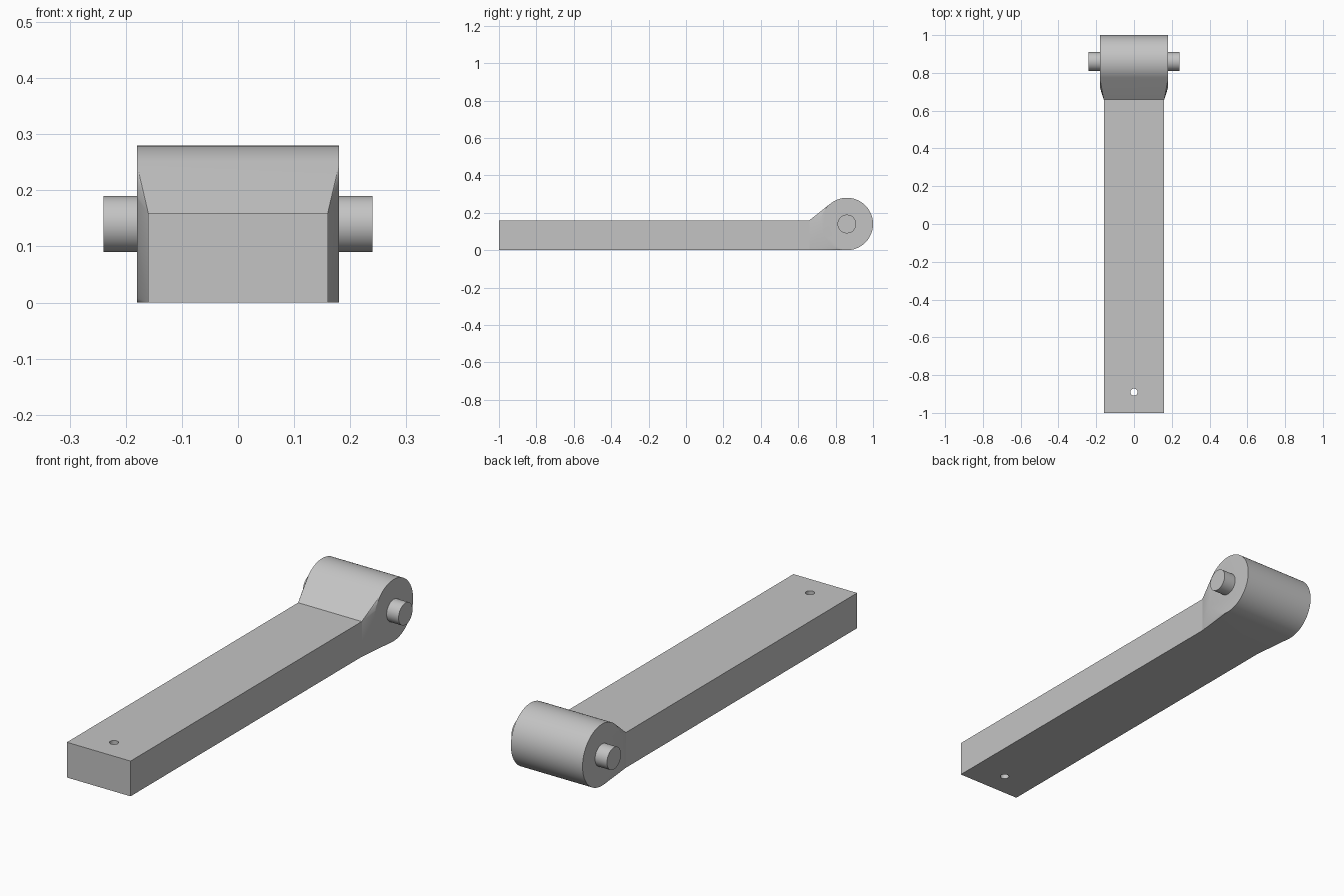
import bpy, bmesh, math
from mathutils import Matrix, Vector

cube = bpy.data.objects.get("Cube")
if cube:
    bpy.data.objects.remove(cube, do_unlink=True)

grey = bpy.data.materials.new("plain grey")
grey.use_nodes = True
COLOUR = (0.55, 0.55, 0.55, 1)
grey.diffuse_color = COLOUR
grey.node_tree.nodes["Principled BSDF"].inputs["Base Color"].default_value = COLOUR

# Main sizes
BAR_HALF, BAR_TOP, BAR_END = 0.16, 0.16, 0.66
BARREL_R, BARREL_HALF = 0.14, 0.18
AXIS = Vector((0, 0.86, 0.14))


def finish(name, bm, smooth=True):
    bmesh.ops.recalc_face_normals(bm, faces=bm.faces)
    mesh = bpy.data.meshes.new(name)
    bm.to_mesh(mesh)
    bm.free()
    mesh.materials.append(grey)
    obj = bpy.data.objects.new(name, mesh)
    bpy.context.collection.objects.link(obj)
    if smooth:
        bpy.ops.object.select_all(action='DESELECT')
        obj.select_set(True)
        bpy.context.view_layer.objects.active = obj
        bpy.ops.object.shade_smooth_by_angle(angle=math.radians(20))
    return obj


def cylinder(bm, centre, radius, depth, segments, along_x=True):
    turn = Matrix.Rotation(math.pi / 2, 4, 'Y') if along_x else Matrix()
    bmesh.ops.create_cone(bm, cap_ends=True, segments=segments, radius1=radius,
                          radius2=radius, depth=depth,
                          matrix=Matrix.Translation(centre) @ turn)


# Flat bar with a small drilled hole near the free end
bm = bmesh.new()
length = BAR_END + 1
bmesh.ops.create_cube(bm, size=1, matrix=Matrix.Translation((0, BAR_END - length / 2, BAR_TOP / 2))
                      @ Matrix.Diagonal((2 * BAR_HALF, length, BAR_TOP, 1)))
bar = finish("bar", bm, smooth=False)

bm = bmesh.new()
cylinder(bm, (0, -0.89, BAR_TOP / 2), 0.019, 0.4, 32, along_x=False)
cutter = finish("hole_cutter", bm, smooth=False)
cutter.hide_render = True
cut = bar.modifiers.new("hole", 'BOOLEAN')
cut.operation, cut.solver, cut.object = 'DIFFERENCE', 'EXACT', cutter
bpy.context.view_layer.objects.active = bar
bpy.ops.object.modifier_apply(modifier=cut.name)
bpy.data.objects.remove(cutter, do_unlink=True)

# Barrel blended into the end of the bar by a tangent hull
bm = bmesh.new()
cylinder(bm, AXIS, BARREL_R, 2 * BARREL_HALF, 96)
for x in (-BAR_HALF, BAR_HALF):
    for z in (0, BAR_TOP):
        bm.verts.new((x, BAR_END, z))
bmesh.ops.delete(bm, geom=bm.faces[:], context='FACES_ONLY')
bmesh.ops.delete(bm, geom=bm.edges[:], context='EDGES_FACES') if bm.edges else None
if len(bm.verts) < 100:
    cylinder(bm, AXIS, BARREL_R, 2 * BARREL_HALF, 96)
hull = bmesh.ops.convex_hull(bm, input=bm.verts[:], use_existing_faces=False)
loose = [v for v in bm.verts if not v.link_faces]
bmesh.ops.delete(bm, geom=loose, context='VERTS')
bmesh.ops.dissolve_limit(bm, angle_limit=0.002, verts=bm.verts[:], edges=bm.edges[:])
# Open the hidden joint against the bar
joint = [f for f in bm.faces if all(v.co.y < BAR_END + 0.001 for v in f.verts)]
bmesh.ops.delete(bm, geom=joint, context='FACES_ONLY')
finish("hinge_barrel", bm)

# Pivot pins on both sides
for side, x in (("left", 1), ("right", -1)):
    bm = bmesh.new()
    cylinder(bm, (x * 0.205, AXIS.y, AXIS.z), 0.05, 0.07, 64)
    finish(side + "_pin", bm)
